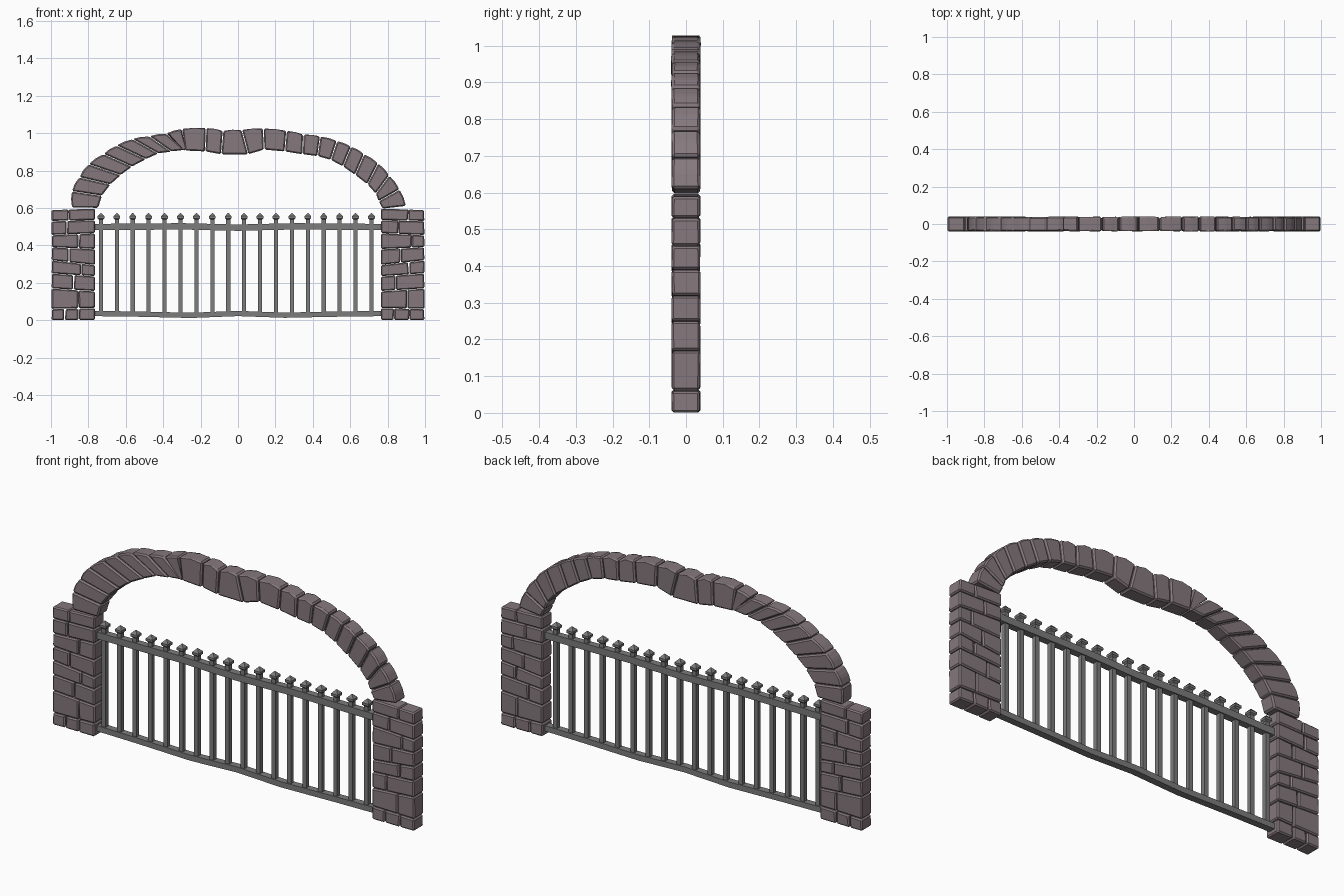
import bpy, bmesh, random
from mathutils import Vector

if "Cube" in bpy.data.objects:
    bpy.data.objects.remove(bpy.data.objects["Cube"])
random.seed(4)


def material(name, rgb):
    m = bpy.data.materials.new(name)
    m.diffuse_color = (*rgb, 1)
    m.use_nodes = True
    m.node_tree.nodes["Principled BSDF"].inputs["Base Color"].default_value = m.diffuse_color
    return m


STONE = material("stone", (0.235, 0.19, 0.205))
IRON = material("iron", (0.2, 0.2, 0.2))


def finish(bm, name, mat):
    bmesh.ops.recalc_face_normals(bm, faces=bm.faces)
    me = bpy.data.meshes.new(name)
    bm.to_mesh(me)
    bm.free()
    me.materials.append(mat)
    ob = bpy.data.objects.new(name, me)
    bpy.context.collection.objects.link(ob)
    return ob


def stone(name, corners, gap=0.002, bevel=0.006, depth=0.039):
    """Chiselled block: x/z outline shrunk for the joint, extruded in y, chamfered."""
    pts = [Vector((x, 0, z)) for x, z in corners]
    c = sum(pts, Vector()) / len(pts)
    bm = bmesh.new()
    rings = []
    for s in (-1, 1):
        ring = []
        for p in pts:
            q = p + (c - p).normalized() * gap
            ring.append(bm.verts.new((q.x, s * (depth + random.uniform(-.002, .001)), q.z)))
        rings.append(ring)
        bm.faces.new(ring)
    n = len(pts)
    for i in range(n):
        j = (i + 1) % n
        bm.faces.new((rings[0][i], rings[0][j], rings[1][j], rings[1][i]))
    bmesh.ops.bevel(bm, geom=bm.edges[:], offset=bevel, segments=1, affect='EDGES')
    return finish(bm, name, STONE)


# Arch: each joint is (outer x, outer z, inner x, inner z)
joints = [
    (-.89, .60, -.745, .60), (-.89, .69, -.725, .665), (-.85, .765, -.68, .725),
    (-.80, .835, -.625, .775), (-.72, .89, -.565, .82), (-.65, .935, -.49, .86),
    (-.565, .97, -.425, .89), (-.475, .985, -.355, .90), (-.385, 1.0, -.28, .91),
    (-.30, 1.025, -.285, .905), (-.17, 1.03, -.175, .90), (-.08, 1.015, -.09, .885),
    (.02, 1.02, .055, .885), (.135, 1.027, .14, .91), (.26, 1.015, .25, .90),
    (.35, .995, .345, .885), (.44, .985, .425, .875), (.53, .96, .495, .855),
    (.605, .93, .56, .82), (.675, .89, .625, .775), (.75, .84, .69, .725),
    (.81, .775, .735, .675), (.865, .70, .75, .635), (.90, .61, .77, .595)]
for i, (a, b) in enumerate(zip(joints, joints[1:])):
    # slightly bulged outer edge
    mx, mz = (a[0] + b[0]) / 2, (a[1] + b[1]) / 2
    top = (mx * 1.006, mz + .004)
    stone(f"arch_stone_{i}", [a[:2], top, b[:2], b[2:], a[2:]], gap=.003, bevel=.007)

# Pillars: course heights at (outer edge, inner edge), and where each course is split
courses = [(0, 0), (.06, .065), (.17, .155), (.25, .235), (.32, .295),
           (.39, .38), (.455, .465), (.53, .535), (.59, .597)]
splits = {"left": [(.3, .62), (.62,), (.5,), (.68,), (.4,), (.62,), (.35,), (.4,)],
          "right": [(.35, .7), (.4,), (.66,), (.35,), (.55,), (.3,), (.6,), (.38,)]}
for side, sgn in (("left", -1), ("right", 1)):
    for r, cuts in enumerate(splits[side]):
        edges = (0, *cuts, 1)
        lo, hi = courses[r], courses[r + 1]
        for k in range(len(edges) - 1):
            def pt(f, z, lean):
                return (sgn * (.998 - .235 * f + lean), z[0] + (z[1] - z[0]) * f)
            la = random.uniform(-.012, .012) if k else random.uniform(-.006, 0)
            f0, f1 = edges[k], edges[k + 1]
            stone(f"{side}_pillar_stone_{r}_{k}",
                  [pt(f0, lo, 0), pt(f1, lo, 0), pt(f1, hi, 0), pt(f0, hi, la * .5)])


# Gate rails: slightly sagging bars of square section
def rail(name, path, h, d):
    bm = bmesh.new()
    rings = [[bm.verts.new((x, sy * d, z + sz * h))
              for sy, sz in ((-1, -1), (1, -1), (1, 1), (-1, 1))] for x, z in path]
    for a, b in zip(rings, rings[1:]):
        for i in range(4):
            j = (i + 1) % 4
            bm.faces.new((a[i], a[j], b[j], b[i]))
    bm.faces.new(rings[0])
    bm.faces.new(rings[-1])
    return finish(bm, name, IRON)


rail("bottom_rail", [(-.78, .036), (-.55, .033), (-.25, .026), (0, .036),
                     (.25, .027), (.55, .033), (.78, .036)], .014, .017)
rail("top_rail", [(-.78, .498), (-.3, .502), (0, .495), (.3, .502), (.78, .498)], .017, .017)

# Gate bars: square pickets with a flared pointed head
profile = [(.03, .011), (.538, .011), (.545, .018), (.556, .018), (.573, .002)]
for n in range(18):
    x = -.733 + n * .0851
    bm = bmesh.new()
    rings = [[bm.verts.new((x + sx * w, sy * w, z))
              for sx, sy in ((-1, -1), (1, -1), (1, 1), (-1, 1))] for z, w in profile]
    for a, b in zip(rings, rings[1:]):
        for i in range(4):
            j = (i + 1) % 4
            bm.faces.new((a[i], a[j], b[j], b[i]))
    bm.faces.new(rings[0])
    bm.faces.new(rings[-1])
    finish(bm, f"gate_bar_{n}", IRON)
